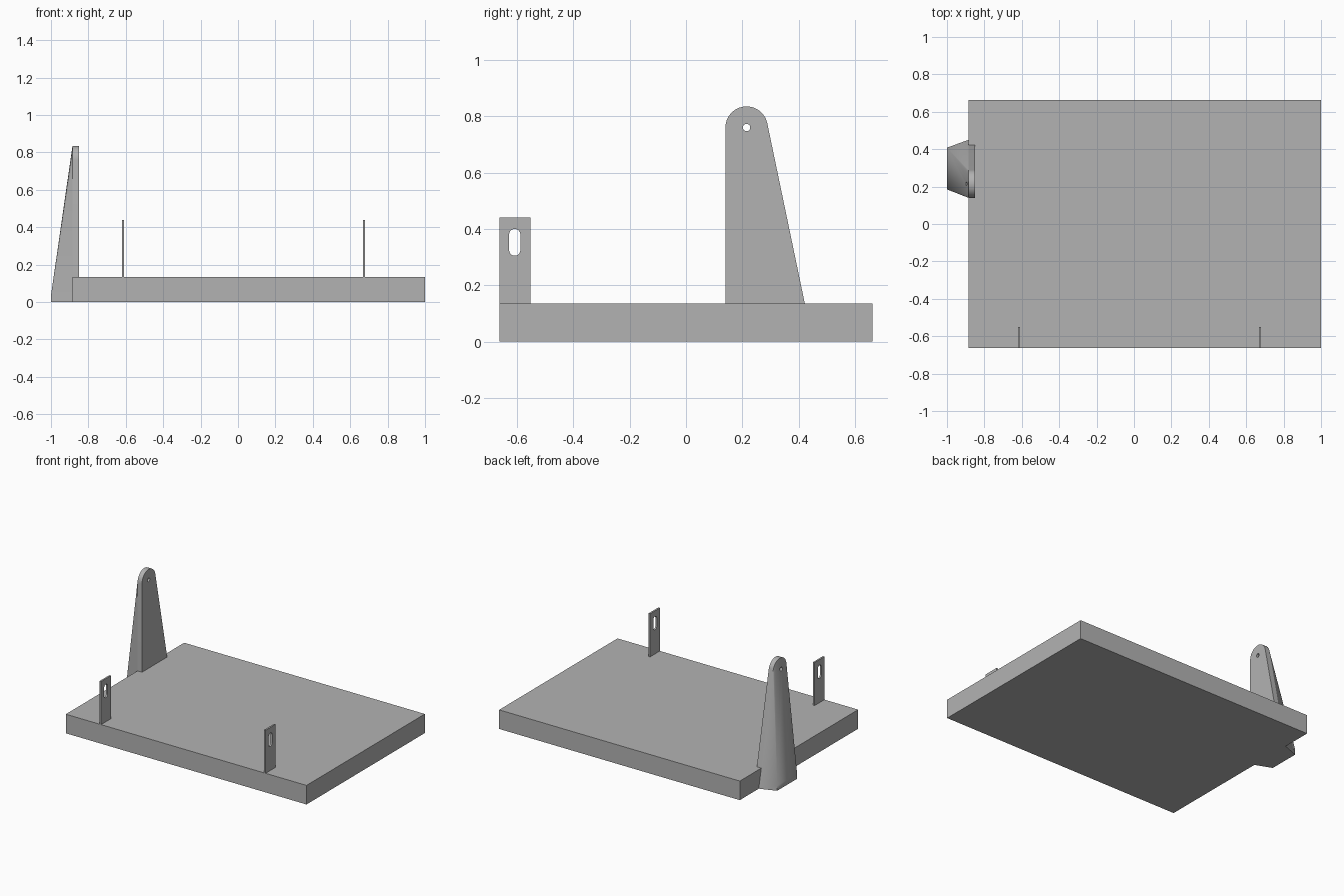
import bpy, bmesh
from math import sin, cos, pi, atan2, acos, hypot

cube = bpy.data.objects.get("Cube")
if cube:
    bpy.data.objects.remove(cube)

grey = bpy.data.materials.new("plain grey")
grey.use_nodes = True
grey.diffuse_color = (0.45, 0.45, 0.45, 1)
grey.node_tree.nodes["Principled BSDF"].inputs["Base Color"].default_value = (0.45, 0.45, 0.45, 1)


def finish(name, bm):
    bmesh.ops.recalc_face_normals(bm, faces=bm.faces)
    mesh = bpy.data.meshes.new(name)
    bm.to_mesh(mesh)
    bm.free()
    mesh.materials.append(grey)
    obj = bpy.data.objects.new(name, mesh)
    bpy.context.collection.objects.link(obj)
    return obj


def prism(name, profile, x0, x1):
    """Extrude a (y, z) outline along x."""
    bm = bmesh.new()
    face = bm.faces.new([bm.verts.new((x0, y, z)) for y, z in profile])
    ext = bmesh.ops.extrude_face_region(bm, geom=[face])
    moved = [v for v in ext["geom"] if isinstance(v, bmesh.types.BMVert)]
    bmesh.ops.translate(bm, verts=moved, vec=(x1 - x0, 0, 0))
    return finish(name, bm)


def arc(cy, cz, r, a0, a1, n):
    return [(cy + r * cos(a0 + (a1 - a0) * i / n),
             cz + r * sin(a0 + (a1 - a0) * i / n)) for i in range(n + 1)]


def cut(obj, cutter):
    mod = obj.modifiers.new("hole", 'BOOLEAN')
    mod.operation, mod.solver, mod.object = 'DIFFERENCE', 'EXACT', cutter
    cutter.hide_render = True
    cutter.hide_set(True)


def smooth(obj):
    bpy.ops.object.select_all(action='DESELECT')
    obj.select_set(True)
    bpy.context.view_layer.objects.active = obj
    bpy.ops.object.shade_smooth_by_angle(angle=0.5)


LEFT, RIGHT, HALF, TOP = -0.885, 1.0, 0.662, 0.135

# Base slab
prism("base_slab", [(-HALF, 0), (HALF, 0), (HALF, TOP), (-HALF, TOP)], LEFT, RIGHT)

# Upright arm: rounded head, straight front edge, slanted back edge
cy, cz, r, foot = 0.215, 0.76, 0.075, 0.45
dy, dz = foot - cy, -cz
tangent = atan2(dz, dy) + acos(r / hypot(dy, dz))
head = arc(cy, cz, r, tangent, pi, 24)
slope = (foot - head[0][0]) / head[0][1]
arm = prism("arm_plate", head + [(cy - r, TOP), (foot - slope * TOP, TOP)], LEFT, -0.85)

# Tapered buttress outside the slab, spanning the arm outline and a narrow foot
bm = bmesh.new()
for y, z in head + [(cy - r, 0), (foot, 0)]:
    bm.verts.new((LEFT, y, z))
for y in (0.185, 0.408):
    for z in (0, 0.035):
        bm.verts.new((-1, y, z))
hull = bmesh.ops.convex_hull(bm, input=bm.verts)
bmesh.ops.dissolve_limit(bm, angle_limit=0.01, verts=bm.verts, edges=bm.edges)
buttress = finish("arm_buttress", bm)

# Pivot hole through the head
pivot = prism("pivot_cutter", arc(cy, cz, 0.013, 0, 2 * pi * 23 / 24, 23), -1.1, -0.7)
for part in (arm, buttress):
    smooth(part)
    cut(part, pivot)

# Two slotted tabs on the front edge
slot = arc(-0.608, 0.38, 0.02, 0, pi, 12) + arc(-0.608, 0.325, 0.02, pi, 2 * pi, 12)
for side, x in (("right", -0.615), ("left", 0.674)):
    tab = prism(side + "_tab", [(-HALF, TOP), (-0.552, TOP), (-0.552, 0.44), (-HALF, 0.44)],
                x - 0.006, x + 0.006)
    cut(tab, prism(side + "_slot_cutter", slot, x - 0.05, x + 0.05))
    smooth(tab)
